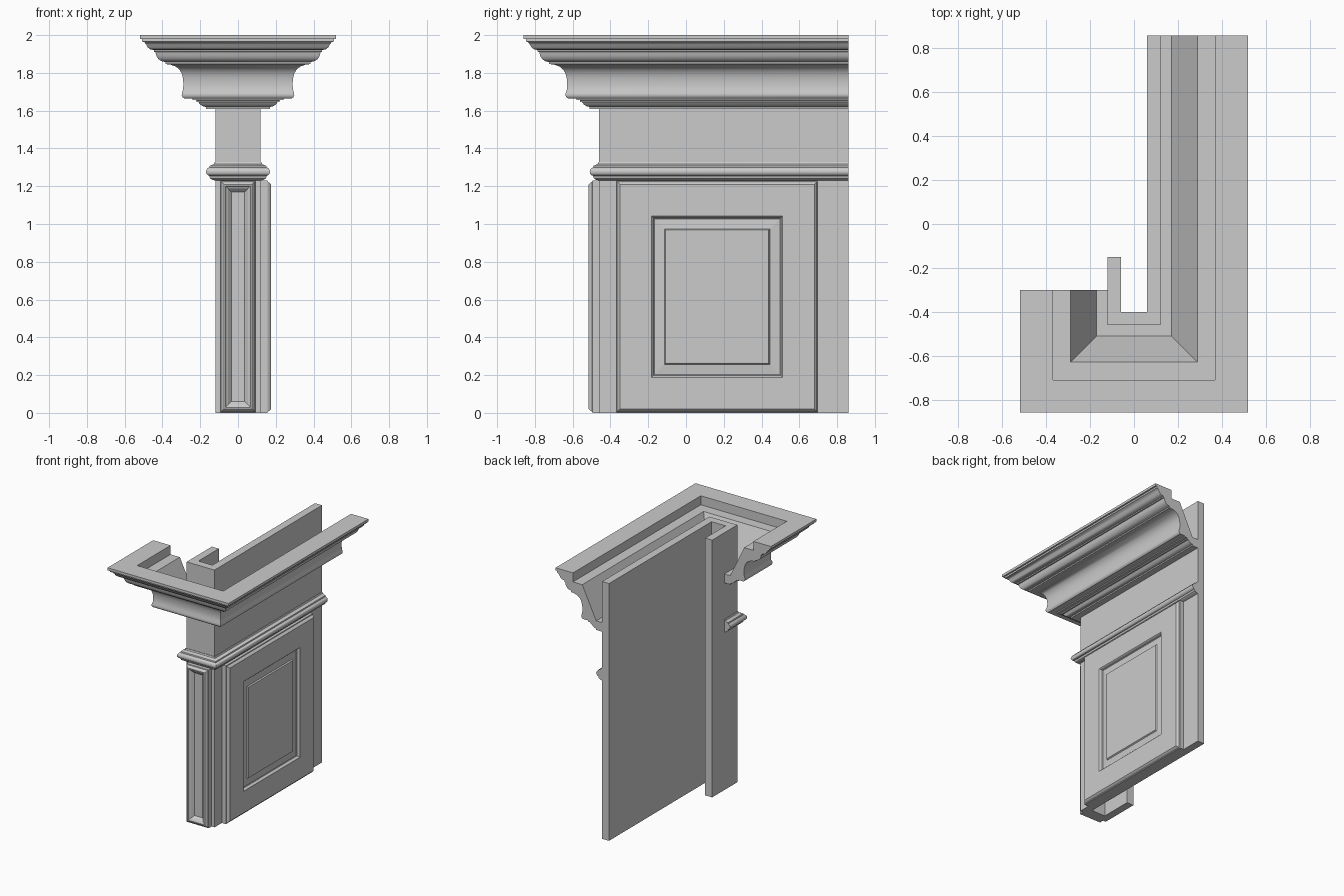
import bpy, bmesh
from mathutils import Vector


def finish(name, bm, smooth=True):
    bmesh.ops.recalc_face_normals(bm, faces=bm.faces)
    me = bpy.data.meshes.new(name)
    bm.to_mesh(me)
    bm.free()
    ob = bpy.data.objects.new(name, me)
    bpy.context.collection.objects.link(ob)
    if smooth:
        bpy.ops.object.select_all(action='DESELECT')
        bpy.context.view_layer.objects.active = ob
        ob.select_set(True)
        bpy.ops.object.shade_smooth_by_angle(angle=0.6)
    return ob


def bridge(bm, rings):
    for a, b in zip(rings, rings[1:]):
        for i in range(len(a)):
            j = (i + 1) % len(a)
            bm.faces.new((a[i], a[j], b[j], b[i]))
    bm.faces.new(rings[0][::-1])
    bm.faces.new(rings[-1])


def sweep(name, profile, left_end, smooth=True):
    """Run an (offset, z) profile round the wall face with mitred corners."""
    bm = bmesh.new()
    stations = [((0.12, 0.86), (1, 0)), ((0.12, -0.46), (1, -1)),
                ((-0.12, -0.46), (-1, -1)), ((-0.12, left_end), (-1, 0))]
    rings = [[bm.verts.new((p[0] + n[0] * d, p[1] + n[1] * d, z)) for d, z in profile]
             for p, n in stations]
    bridge(bm, rings)
    return finish(name, bm, smooth)


def panel(name, origin, u, out, width, height, steps):
    """Nested rectangles: each step is (inset from edge, height off the wall)."""
    bm = bmesh.new()
    o, u, out, up = Vector(origin), Vector(u), Vector(out), Vector((0, 0, 1))
    rings = []
    for s, h in steps:
        corners = ((s, s), (width - s, s), (width - s, height - s), (s, height - s))
        rings.append([bm.verts.new(o + u * a + up * b + out * h) for a, b in corners])
    bridge(bm, rings)
    return finish(name, bm, False)


# Three-sided wall shell, open at the back
sweep("wall_shell", [(0, 0), (0, 2), (-0.06, 2), (-0.06, 0)], -0.15, False)

# Crown moulding: stepped, coved face with a hollow sloping back
crown = [(0, 1.61), (0.05, 1.61), (0.05, 1.62), (0.065, 1.623), (0.08, 1.632),
         (0.09, 1.645), (0.10, 1.647), (0.10, 1.655), (0.12, 1.657), (0.12, 1.665),
         (0.165, 1.665), (0.174, 1.672), (0.178, 1.682), (0.177, 1.692), (0.171, 1.71),
         (0.169, 1.74), (0.171, 1.77), (0.178, 1.797), (0.19, 1.817), (0.208, 1.833),
         (0.235, 1.843), (0.265, 1.847), (0.265, 1.857), (0.285, 1.862), (0.302, 1.873),
         (0.312, 1.89), (0.317, 1.91), (0.325, 1.912), (0.325, 1.921), (0.345, 1.925),
         (0.358, 1.935), (0.366, 1.95), (0.375, 1.962), (0.387, 1.967), (0.387, 1.98),
         (0.40, 1.98), (0.40, 2), (0.25, 2), (0.25, 1.93), (0.17, 1.93),
         (0.05, 1.68), (0, 1.68)]
sweep("crown_moulding", crown, -0.30)

# Chair rail
rail = [(0, 1.23), (0.018, 1.235), (0.028, 1.242), (0.032, 1.255), (0.04, 1.258),
        (0.047, 1.266), (0.05, 1.277), (0.047, 1.288), (0.04, 1.296), (0.032, 1.299),
        (0.03, 1.308), (0.018, 1.312), (0.008, 1.318), (0.004, 1.328), (0, 1.328)]
sweep("chair_rail", rail, -0.30)

# Raised panel on the right side
panel("side_panel", (0.12, -0.37, 0), (0, 1, 0), (1, 0, 0), 1.07, 1.23,
      [(0, 0), (0, 0.035), (0.006, 0.037), (0.012, 0.047), (0.02, 0.055), (0.188, 0.055),
       (0.193, 0.05), (0.198, 0.036), (0.203, 0.033), (0.256, 0.038),
       (0.262, 0.047), (0.267, 0.048)])

# Narrow recessed panel on the front
panel("front_panel", (-0.095, -0.46, 0), (1, 0, 0), (0, -1, 0), 0.19, 1.23,
      [(0, 0), (0, 0.035), (0.006, 0.037), (0.012, 0.047), (0.02, 0.055), (0.028, 0.055),
       (0.033, 0.048), (0.042, 0.043), (0.06, 0.024)])
